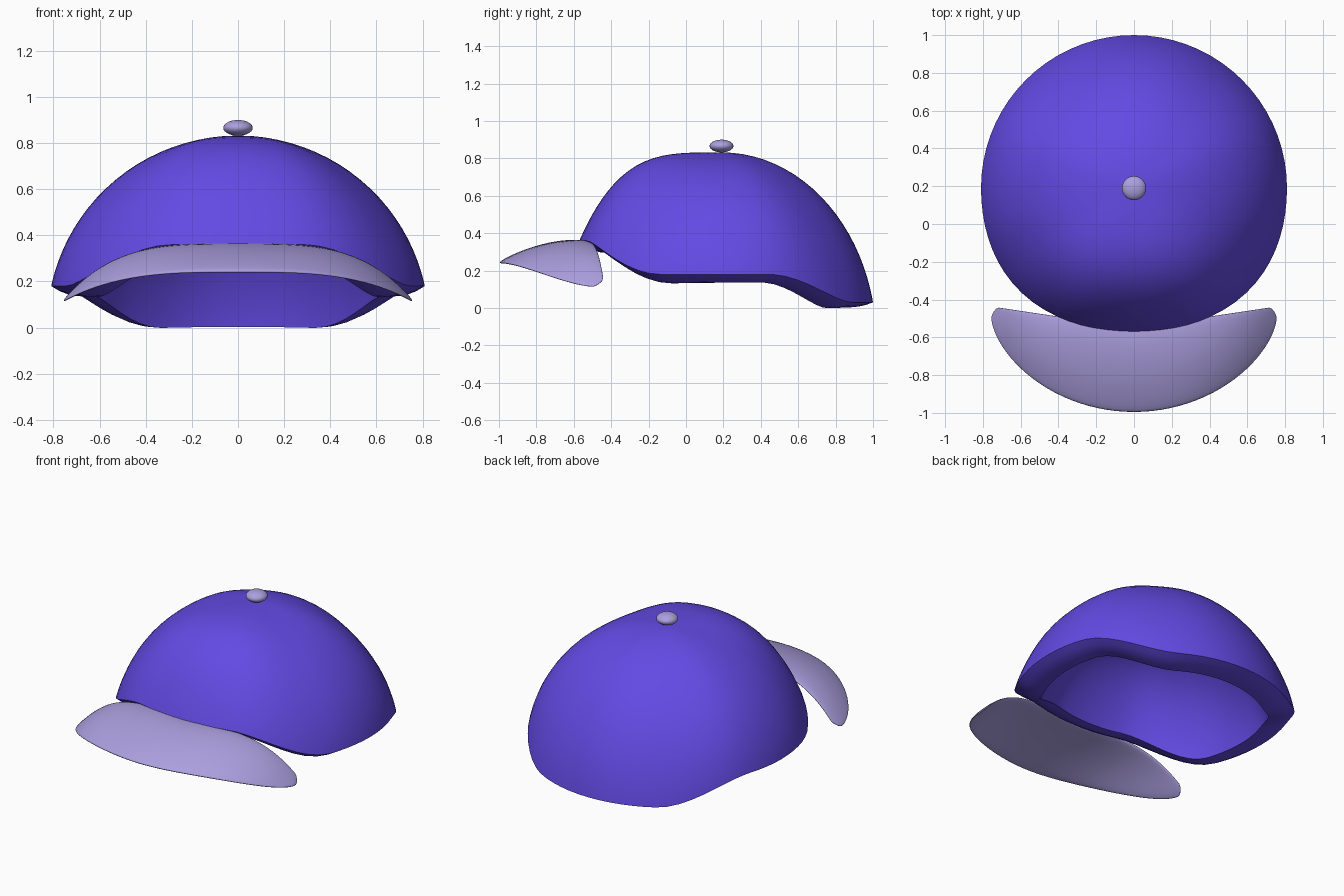
import bpy
import math
from math import sin, cos, pi, radians

cube = bpy.data.objects.get("Cube")
if cube:
    bpy.data.objects.remove(cube, do_unlink=True)


def make_material(name, color):
    mat = bpy.data.materials.new(name)
    mat.use_nodes = True
    mat.diffuse_color = color
    mat.node_tree.nodes["Principled BSDF"].inputs["Base Color"].default_value = color
    return mat


blue = make_material("violet_blue", (0.125, 0.068, 0.77, 1))
lavender = make_material("pale_lavender", (0.41, 0.35, 0.74, 1))


def make_object(name, verts, faces, mat):
    mesh = bpy.data.meshes.new(name)
    mesh.from_pydata(verts, [], faces)
    mesh.materials.append(mat)
    obj = bpy.data.objects.new(name, mesh)
    bpy.context.collection.objects.link(obj)
    return obj


def smooth(obj, angle):
    bpy.ops.object.select_all(action="DESELECT")
    obj.select_set(True)
    bpy.context.view_layer.objects.active = obj
    bpy.ops.object.shade_smooth_by_angle(angle=radians(angle))


def step(a, b, x):
    t = min(1, max(0, (x - a) / (b - a)))
    return t * t * (3 - 2 * t)


CENTER_Y = 0.19
TOP = 0.832
WALL = 0.15


# Crown: a dome whose rim drops in two waves from front to back.
# The lining is the same dome, drawn in and lowered to leave a broad rim.
def crown_point(theta, f, inward, drop):
    deg = abs(math.degrees(math.remainder(theta, 2 * pi)))
    front = max(0, cos(theta)) ** 2
    back = max(0, -cos(theta)) ** 2
    rim = 0.36 - 0.18 * step(20, 65, deg) - 0.15 * step(108, 150, deg)
    rim -= drop * (0.045 + 0.02 * front - 0.018 * back)
    top = TOP - WALL * inward
    inset = WALL * inward
    depth = 0.76 if cos(theta) > 0 else 0.81
    bulge = 1 + 0.035 * sin(2 * theta) ** 2 * (cos(theta) > 0) * f
    cap = radians(78)
    rise = (math.sqrt(1 - (f * sin(cap)) ** 2) - cos(cap)) / (1 - cos(cap))
    rise += front * (1 - f ** 3.7 - rise)
    return ((0.81 - inset) * f * bulge * sin(theta),
            CENTER_Y - (depth - inset) * f * bulge * cos(theta),
            rim + (top - rim) * rise)


SEG, RINGS = 72, 22
radii = [sin(j / RINGS * pi / 2) for j in range(1, RINGS + 1)]
# Rings run down the outside, round the rim and back up the lining
rings = [(f, 0, 0) for f in radii]
rings += [(1, 0.25, 0.5), (1, 0.5, 0.82), (1, 0.75, 0.96)]
rings += [(f, 1, 1) for f in reversed(radii)]
verts = [crown_point(2 * pi * i / SEG, *ring) for ring in rings for i in range(SEG)]
last = len(verts) - SEG
verts += [(0, CENTER_Y, TOP), (0, CENTER_Y, TOP - WALL)]
faces = []
for i in range(SEG):
    k = (i + 1) % SEG
    faces.append((last + SEG, i, k))
    faces.append((last + SEG + 1, last + k, last + i))
    for a in range(0, last, SEG):
        b = a + SEG
        faces.append((a + i, b + i, b + k, a + k))
crown = make_object("crown", verts, faces, blue)
smooth(crown, 65)


# Brim: a thin curved visor that droops to both sides, with rounded edges
def brim_point(s, v, under):
    x = 0.755 * s
    ax = abs(x)
    round_off = max(0, 1 - s * s)
    back_y = min(-0.55 + 0.15 * ax, -0.5 + 0.2 * math.sqrt(round_off))
    front_y = -0.5 - 0.495 * round_off ** 0.63
    back_z = 0.356 - 0.238 * abs(s) ** 3.6
    front_z = 0.244 - 0.126 * abs(s) ** 3.2
    z = back_z + (front_z - back_z) * v ** 1.8
    thickness = max(0, sin(pi * v)) ** 0.4 * round_off ** 0.3
    z += thickness * (-0.028 if under else 0.016)
    return (x, back_y + (front_y - back_y) * v, z)


COLS, ROWS = 48, 18
verts, faces = [], []
for under in (False, True):
    base = len(verts)
    for i in range(COLS + 1):
        s = sin((i / COLS - 0.5) * pi)
        verts += [brim_point(s, (1 - cos(pi * j / ROWS)) / 2, under)
                  for j in range(ROWS + 1)]
    for i in range(COLS):
        for j in range(ROWS):
            a = base + i * (ROWS + 1) + j
            b = a + ROWS + 1
            quad = (a, a + 1, b + 1, b)
            faces.append(quad[::-1] if under else quad)
brim = make_object("brim", verts, faces, lavender)
weld = brim.modifiers.new("weld_edges", "WELD")
weld.merge_threshold = 0.0005
smooth(brim, 80)

# Button on top of the crown
bpy.ops.mesh.primitive_uv_sphere_add(segments=24, ring_count=14, radius=1,
                                     location=(0, CENTER_Y, 0.866))
button = bpy.context.object
button.name = "top_button"
button.scale = (0.064, 0.064, 0.034)
button.data.materials.append(lavender)
smooth(button, 60)
